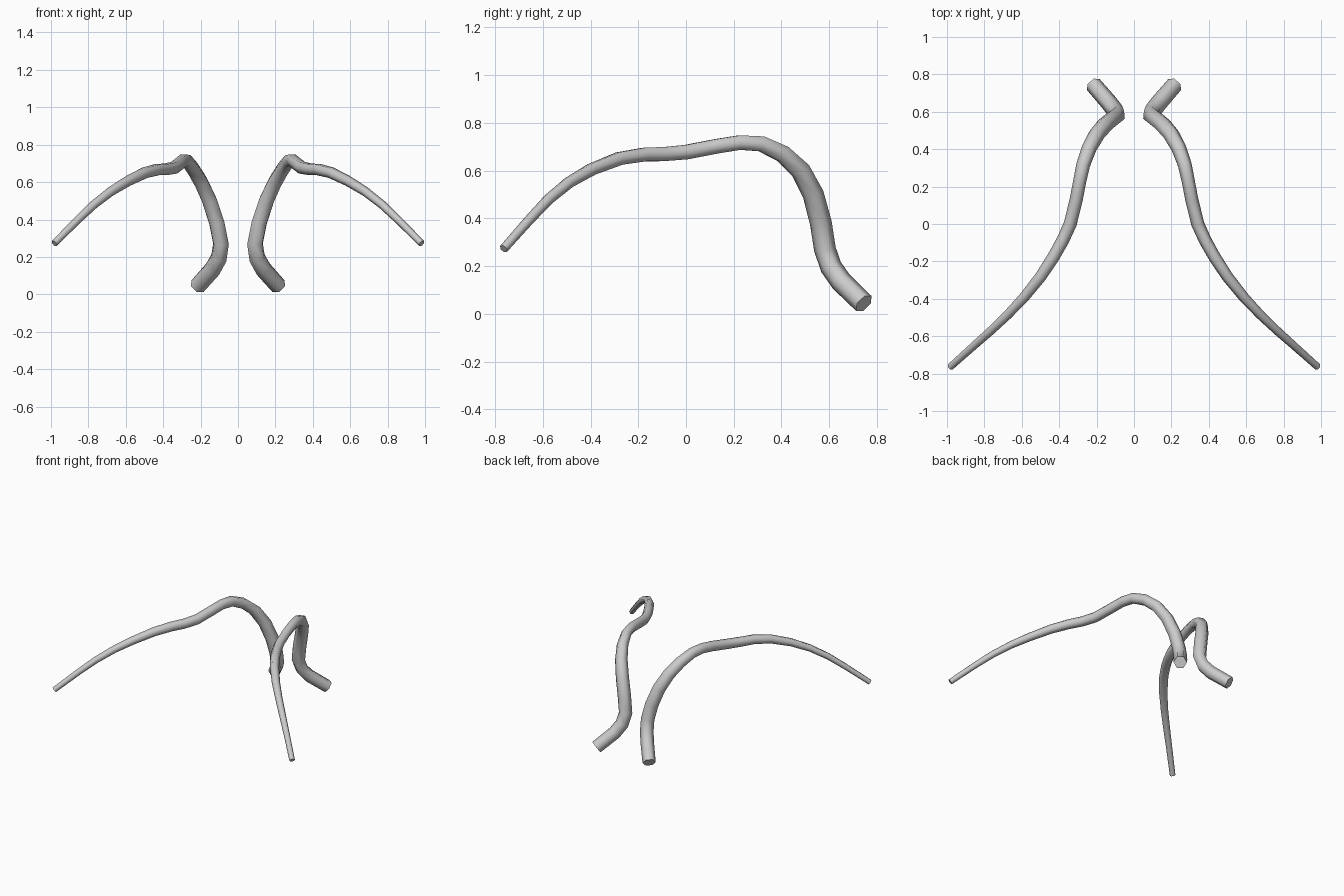
import bpy, bmesh, math
from mathutils import Vector

if "Cube" in bpy.data.objects:
    bpy.data.objects.remove(bpy.data.objects["Cube"])

SIDES = 6
# centreline of one strand: x, y, z, radius
PATH = [
    (.217, .745, .043, .045), (.135, .650, .135, .046), (.102, .608, .195, .046),
    (.091, .582, .270, .046), (.113, .565, .380, .046), (.152, .533, .500, .045),
    (.198, .480, .600, .043), (.240, .405, .670, .040), (.272, .315, .712, .037),
    (.291, .225, .717, .035), (.309, .130, .702, .035), (.341, .000, .677, .035),
    (.382, -.090, .669, .034), (.430, -.175, .667, .033), (.498, -.280, .650, .031),
    (.590, -.395, .605, .028), (.680, -.490, .550, .025), (.770, -.575, .480, .023),
    (.860, -.655, .395, .021), (.982, -.764, .272, .019)]

grey = bpy.data.materials.new("light_grey")
grey.diffuse_color = (.6, .6, .6, 1)
grey.use_nodes = True
grey.node_tree.nodes["Principled BSDF"].inputs["Base Color"].default_value = grey.diffuse_color


def build_strand(name, side):
    pts = [Vector((side * x, y, z)) for x, y, z, r in PATH]
    n = len(pts)
    tangents = [(pts[min(i + 1, n - 1)] - pts[max(i - 1, 0)]).normalized() for i in range(n)]

    # frames carried both ways from the crest, where a flat faces up
    crest = 9
    ups = {crest: Vector((0, 0, 1))}
    for order, step in ((range(crest + 1, n), -1), (range(crest - 1, -1, -1), 1)):
        for i in order:
            turn = tangents[i + step].rotation_difference(tangents[i])
            ups[i] = turn @ ups[i + step]

    bm = bmesh.new()
    rings = []
    for i in range(n):
        t = tangents[i]
        up = (ups[i] - t * ups[i].dot(t)).normalized()
        across = t.cross(up)
        ring = []
        for k in range(SIDES):
            a = math.tau * k / SIDES
            ring.append(bm.verts.new(pts[i] + PATH[i][3] * (math.cos(a) * across + math.sin(a) * up)))
        rings.append(ring)
    for a, b in zip(rings, rings[1:]):
        for k in range(SIDES):
            j = (k + 1) % SIDES
            bm.faces.new((a[k], a[j], b[j], b[k]))
    # end caps
    bm.faces.new(rings[0])
    bm.faces.new(rings[-1])
    bmesh.ops.recalc_face_normals(bm, faces=bm.faces)

    mesh = bpy.data.meshes.new(name)
    bm.to_mesh(mesh)
    bm.free()
    mesh.materials.append(grey)
    obj = bpy.data.objects.new(name, mesh)
    bpy.context.collection.objects.link(obj)
    bpy.ops.object.select_all(action='DESELECT')
    obj.select_set(True)
    bpy.context.view_layer.objects.active = obj
    bpy.ops.object.shade_smooth_by_angle(angle=math.radians(70))


build_strand("right_strand", 1)
build_strand("left_strand", -1)
